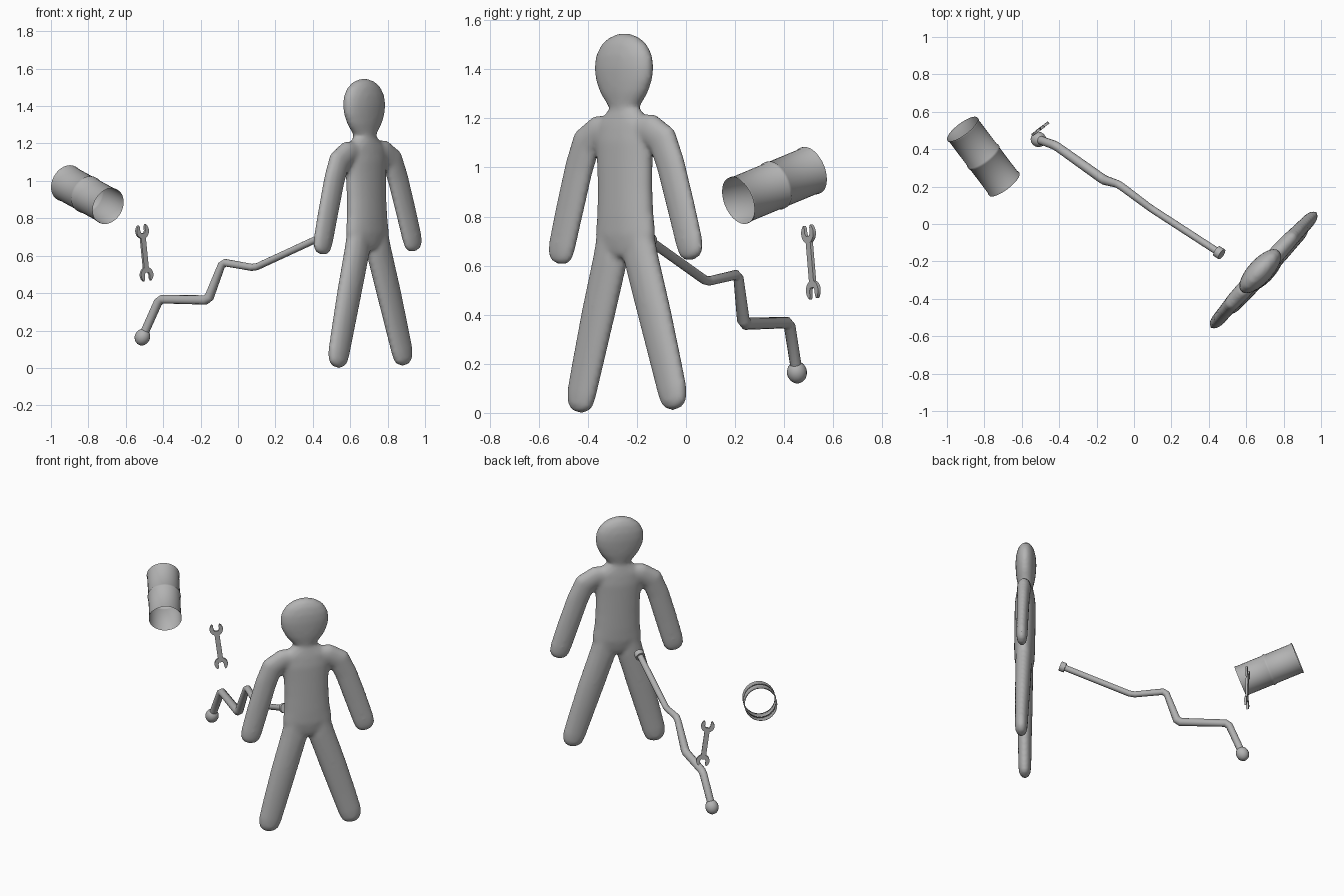
import bpy, bmesh, math
from mathutils import Vector, Matrix

if "Cube" in bpy.data.objects:
    bpy.data.objects.remove(bpy.data.objects["Cube"])

grey = bpy.data.materials.new("plain_grey")
grey.diffuse_color = (0.45, 0.45, 0.45, 1)
grey.use_nodes = True
grey.node_tree.nodes["Principled BSDF"].inputs["Base Color"].default_value = grey.diffuse_color


def loft(bm, pts, radii, ref, sides=16, caps=True, flip=False):
    """Sweep elliptical rings (a across, b along ref) through the points."""
    pts = [Vector(p) for p in pts]
    ref = Vector(ref)
    rings = []
    for i, (p, r) in enumerate(zip(pts, radii)):
        a, b = r if isinstance(r, tuple) else (r, r)
        t = Vector()
        if i > 0:
            t += (p - pts[i - 1]).normalized()
        if i < len(pts) - 1:
            t += (pts[i + 1] - p).normalized()
        t.normalize()
        side = ref.cross(t).normalized()
        up = t.cross(side)
        rings.append([bm.verts.new(p + side * a * math.cos(k * math.tau / sides)
                                   + up * b * math.sin(k * math.tau / sides))
                      for k in range(sides)])
    for r0, r1 in zip(rings, rings[1:]):
        for k in range(sides):
            n = (k + 1) % sides
            quad = [r0[k], r0[n], r1[n], r1[k]]
            bm.faces.new(quad[::-1] if flip else quad)
    if caps:
        bm.faces.new(rings[0][::-1])
        bm.faces.new(rings[-1])


def finish(bm, name, matrix=None, angle=40):
    me = bpy.data.meshes.new(name)
    bm.to_mesh(me)
    bm.free()
    me.materials.append(grey)
    ob = bpy.data.objects.new(name, me)
    bpy.context.collection.objects.link(ob)
    if matrix:
        ob.matrix_world = matrix
    bpy.ops.object.select_all(action='DESELECT')
    ob.select_set(True)
    bpy.context.view_layer.objects.active = ob
    if angle:
        bpy.ops.object.shade_smooth_by_angle(angle=math.radians(angle))
    return ob


# --- Flattened figure: head, torso, arms and legs fused into one skin
bm = bmesh.new()
Y = (0, 1, 0)
head = [(1.20, .065, .045), (1.235, .07, .046), (1.26, .09, .05), (1.30, .122, .058),
        (1.35, .145, .063), (1.40, .152, .066), (1.45, .145, .063), (1.495, .117, .053),
        (1.525, .075, .036), (1.54, .025, .014)]
torso = [(1.245, .06, .042), (1.21, .10, .05), (1.17, .15, .058), (1.10, .15, .066),
         (1.0, .141, .066), (.9, .139, .066), (.8, .144, .066), (.72, .155, .064),
         (.67, .14, .056), (.63, .08, .045)]
for prof in (head, torso[::-1]):
    loft(bm, [(0, 0, z) for z, a, b in prof], [(a, b) for z, a, b in prof], Y, 24)

arm = [(.05, 1.15, .06, .045), (.14, 1.145, .067, .046), (.21, 1.10, .071, .044),
       (.253, 1.0, .069, .04), (.31, .82, .069, .037), (.352, .68, .067, .036),
       (.363, .64, .06, .032), (.369, .619, .042, .024), (.371, .61, .015, .01)]
leg = [(.072, .72, .07, .052), (.086, .62, .083, .052), (.155, .40, .081, .048),
       (.215, .2, .076, .043), (.25, .08, .072, .041), (.26, .035, .063, .037),
       (.265, .012, .044, .026), (.267, .001, .016, .01)]
for s in (1, -1):
    for limb in (arm, leg):
        loft(bm, [(s * x, 0, z) for x, z, a, b in limb],
             [(a, b) for x, z, a, b in limb], Y, 20)

# Stand it turned to front right with a slight lean
th = math.radians(47.5)
u = Vector((math.cos(th), math.sin(th), 0))
n = Vector((math.sin(th), -math.cos(th), 0))
zax = (-.032 * u - .017 * n + Vector((0, 0, 1.35))).normalized()
xax = (u - zax * u.dot(zax)).normalized()
yax = zax.cross(xax)
rot = Matrix((xax, yax, zax)).transposed().to_4x4()
figure = finish(bm, "figure", Matrix.Translation((.710, -.240, .006)) @ rot, angle=0)
rm = figure.modifiers.new("fuse", 'REMESH')
rm.mode = 'VOXEL'
rm.voxel_size = 0.012
rm.use_smooth_shade = True
sm = figure.modifiers.new("soften", 'SMOOTH')
sm.factor = 0.5
sm.iterations = 8

# --- Bent rod with chamfered corners
path = [Vector(p) for p in ((.458, -.155, .706), (.088, .085, .535), (-.082, .212, .565),
                            (-.16, .235, .363), (-.42, .42, .368), (-.511, .452, .165))]
rad = [.019, .019, .021, .026, .024, .023]
pts, rr = [path[0]], [rad[0]]
for i in range(1, len(path) - 1):
    for other in (path[i - 1], path[i + 1]):
        pts.append(path[i] + (other - path[i]).normalized() * .018)
        rr.append(rad[i])
pts.append(path[-1])
rr.append(rad[-1])
ref = (.55, .83, 0)
bm = bmesh.new()
loft(bm, pts, rr, ref, 12)
finish(bm, "bent_rod", angle=50)

# Rod end cap
d = (path[0] - path[1]).normalized()
bm = bmesh.new()
loft(bm, [path[0] - d * .02, path[0] + d * .014], [.031, .031], ref, 16)
finish(bm, "rod_end_cap")

# Rod ball foot
d = (path[-1] - path[-2]).normalized()
bm = bmesh.new()
bmesh.ops.create_uvsphere(bm, u_segments=16, v_segments=12, radius=1)
finish(bm, "rod_ball", Matrix.Translation(path[-1]) @ d.to_track_quat('Z', 'Y').to_matrix().to_4x4()
       @ Matrix.Diagonal((.041, .041, .046, 1)), angle=60)

# --- Open barrel: thin shell with raised rims and a middle bead
near, far = Vector((-.694, .213, .865)), Vector((-.917, .508, .988))
prof = [(0, .101), (.02, .101), (.035, .098), (.47, .098), (.485, .102), (.515, .102),
        (.53, .098), (.965, .098), (.98, .101), (1, .101)]
bm = bmesh.new()
loft(bm, [near.lerp(far, t) for t, r in prof], [r for t, r in prof], (0, 0, 1), 32,
     caps=False, flip=True)
finish(bm, "open_barrel")

# --- Double ended wrench, flat plate cut from one outline
C, R, W = .118, .041, .017
half = [(R * math.cos(a), C + R * math.sin(a))
        for a in (math.radians(-68 + 123 * k / 9) for k in range(10))]
half += [(W, C + .022), (W, C), (W * .6, C - .012)]
half += [(-x, y) for x, y in reversed(half)]
outline = half + [(-x, -y) for x, y in half]
bm = bmesh.new()
face = bm.faces.new([bm.verts.new((x, y, -.007)) for x, y in outline])
ext = bmesh.ops.extrude_face_region(bm, geom=[face])
bmesh.ops.translate(bm, vec=(0, 0, .014),
                    verts=[v for v in ext["geom"] if isinstance(v, bmesh.types.BMVert)])
bmesh.ops.recalc_face_normals(bm, faces=bm.faces)
yw = (Vector((-.513, .499, .733)) - Vector((-.489, .519, .496))).normalized()
xw = Vector((.8, .6, 0))
xw = (xw - yw * xw.dot(yw)).normalized()
rot = Matrix((xw, yw, xw.cross(yw))).transposed().to_4x4()
finish(bm, "wrench", Matrix.Translation((-.501, .509, .615)) @ rot, angle=30)
